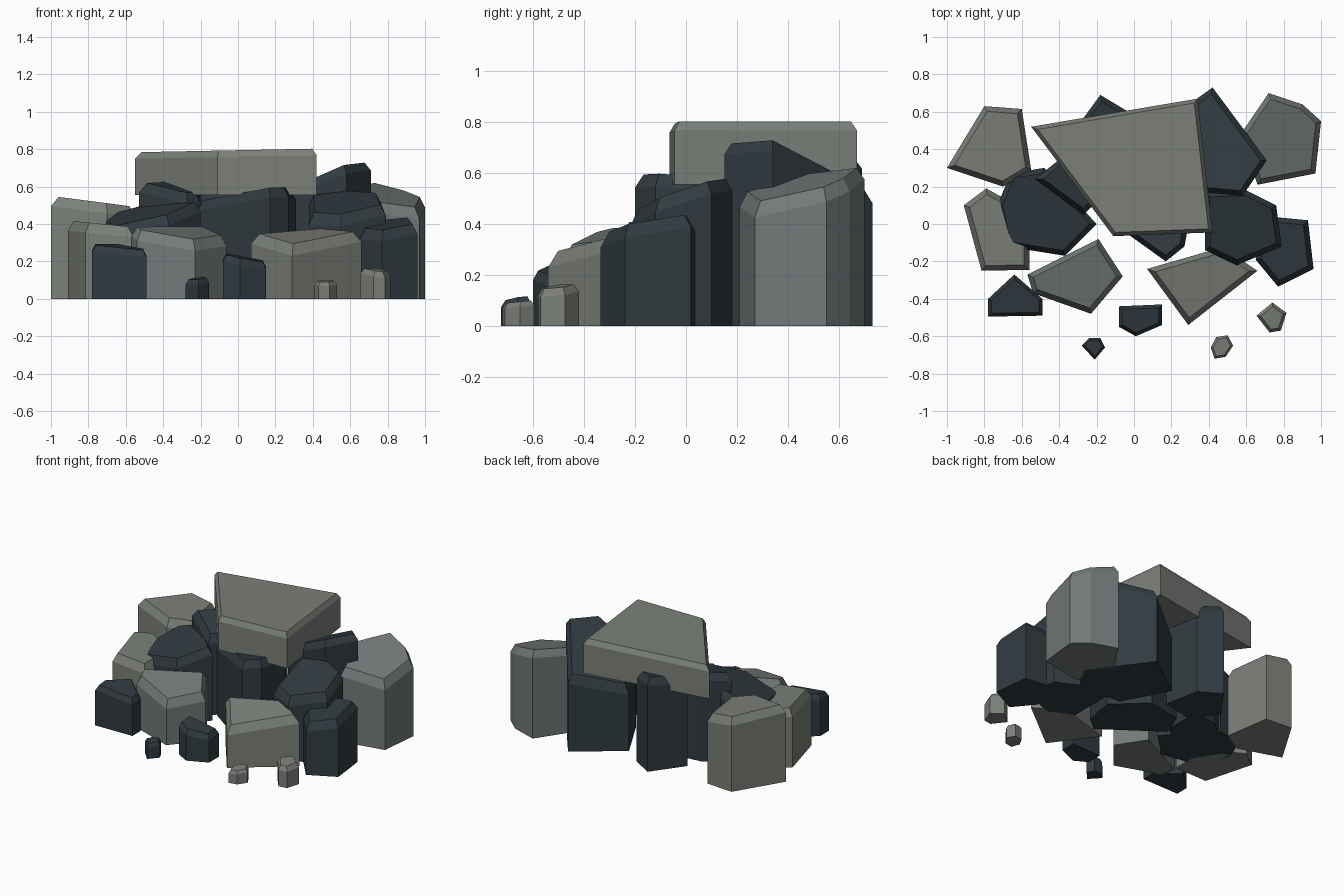
import bpy, bmesh
from mathutils import Vector

if "Cube" in bpy.data.objects:
    bpy.data.objects.remove(bpy.data.objects["Cube"])


def material(name, rgb):
    m = bpy.data.materials.new(name)
    m.diffuse_color = (*rgb, 1)
    m.use_nodes = True
    m.node_tree.nodes["Principled BSDF"].inputs["Base Color"].default_value = m.diffuse_color
    return m


GREY = material("warm_grey_stone", (0.20, 0.215, 0.19))
COOL = material("cool_grey_stone", (0.17, 0.195, 0.19))
DARK = material("dark_slate", (0.030, 0.043, 0.052))


def inset(pts, d):
    """Offset a counter-clockwise convex outline inwards by d."""
    out = []
    n = len(pts)
    for i in range(n):
        a, b, c = pts[i - 1], pts[i], pts[(i + 1) % n]
        e1, e2 = (b - a).normalized(), (c - b).normalized()
        n1, n2 = Vector((-e1.y, e1.x)), Vector((-e2.y, e2.x))
        out.append(b + (n1 + n2) * d / (1 + n1.dot(n2)))
    return out


def rock(name, mat, pts, z, gx=0, gy=0, base=0, edge=0.027, drop=0.055):
    """Vertical prism with a tilted, chamfered top (z = top height at middle)."""
    pts = [Vector(p) for p in pts]
    area = sum(pts[i - 1].cross(pts[i]) for i in range(len(pts)))
    if area < 0:
        pts.reverse()
    mid = sum(pts, Vector((0, 0))) / len(pts)

    def top(p):
        return z + gx * (p.x - mid.x) + gy * (p.y - mid.y)

    bm = bmesh.new()
    rings = [
        [bm.verts.new((p.x, p.y, base)) for p in pts],
        [bm.verts.new((p.x, p.y, top(p) - drop)) for p in pts],
        [bm.verts.new((p.x, p.y, top(p))) for p in inset(pts, edge)],
    ]
    n = len(pts)
    for lo, hi in zip(rings, rings[1:]):
        for i in range(n):
            j = (i + 1) % n
            bm.faces.new((lo[i], lo[j], hi[j], hi[i]))
    bm.faces.new(rings[0][::-1])
    bm.faces.new(rings[2])
    me = bpy.data.meshes.new(name)
    bm.to_mesh(me)
    bm.free()
    me.materials.append(mat)
    ob = bpy.data.objects.new(name, me)
    bpy.context.collection.objects.link(ob)


# Flat slab resting on top
rock("top_slab", GREY, [(-.55, .52), (.34, .67), (.42, -.045), (-.11, -.065)],
     .795, gx=.02, base=.555, edge=.02, drop=.035)

# Dark core stones carrying the slab
rock("core_left", DARK, [(-.73, .10), (-.66, .27), (-.48, .30), (-.20, 0), (-.37, -.17), (-.68, -.12)],
     .456, gx=.25, gy=.2)
rock("core_left_inner", DARK, [(-.53, .24), (-.38, .36), (-.20, .38), (-.20, .12), (-.27, .05)],
     .60, gx=-.1, gy=.2)
rock("core_middle", DARK, [(-.22, .08), (.17, -.20), (.27, -.12), (.31, .10), (.1, .3), (-.15, .25)],
     .56, gx=.12, gy=-.1)
rock("core_back", DARK, [(-.18, .69), (-.03, .60), (.02, .35), (-.2, .3), (-.34, .47)],
     .63, gy=.2)
rock("core_back_right", DARK, [(.42, .73), (.71, .34), (.58, .15), (.27, .18), (.10, .50)],
     .61, gx=.42, gy=-.21)
rock("core_right", DARK, [(.38, .17), (.60, .18), (.76, .10), (.79, -.12), (.55, -.22), (.38, -.14)],
     .52, gx=.1, gy=.35)
rock("outer_right_front", DARK, [(.72, .04), (.93, .02), (.96, -.24), (.77, -.335), (.65, -.19)],
     .40, gx=.12, gy=.17)

# Grey stones around the outside
rock("outer_left_back", GREY, [(-1, .30), (-.80, .63), (-.60, .615), (-.55, .29), (-.70, .20)],
     .515, gx=-.13)
rock("outer_left", GREY, [(-.91, .10), (-.79, .19), (-.70, .14), (-.56, -.08), (-.56, -.245), (-.815, -.25)],
     .40, gx=-.1)
rock("outer_right_back", COOL, [(.57, .48), (.72, .70), (.90, .64), (1, .55), (.97, .27), (.66, .21)],
     .56, gx=-.18, gy=.24)
rock("front_left", COOL, [(-.57, -.27), (-.19, -.08), (-.06, -.28), (-.23, -.48), (-.54, -.37)],
     .36, gx=-.1, gy=.22)
rock("front_right", GREY, [(.07, -.24), (.47, -.125), (.66, -.25), (.29, -.54)],
     .345, gx=.02, gy=.23)

# Small stones and pebbles at the front
rock("small_left", DARK, [(-.78, -.40), (-.64, -.27), (-.49, -.40), (-.49, -.49), (-.78, -.495)],
     .28, gx=-.1, gy=.1, edge=.018, drop=.035)
rock("small_middle", DARK, [(-.08, -.44), (.15, -.43), (.15, -.54), (.01, -.60), (-.08, -.55)],
     .22, gx=-.2, gy=.1, edge=.018, drop=.035)
rock("pebble_left", DARK, [(-.28, -.65), (-.24, -.61), (-.18, -.61), (-.155, -.66), (-.21, -.725)],
     .11, gx=.1, gy=.15, edge=.012, drop=.025)
rock("pebble_middle", GREY, [(.41, -.66), (.44, -.605), (.50, -.595), (.53, -.65), (.49, -.71), (.43, -.72)],
     .095, gy=.1, edge=.012, drop=.02)
rock("pebble_right", GREY, [(.655, -.49), (.74, -.42), (.815, -.475), (.785, -.57), (.725, -.58)],
     .155, gx=-.1, gy=.12, edge=.016, drop=.03)
